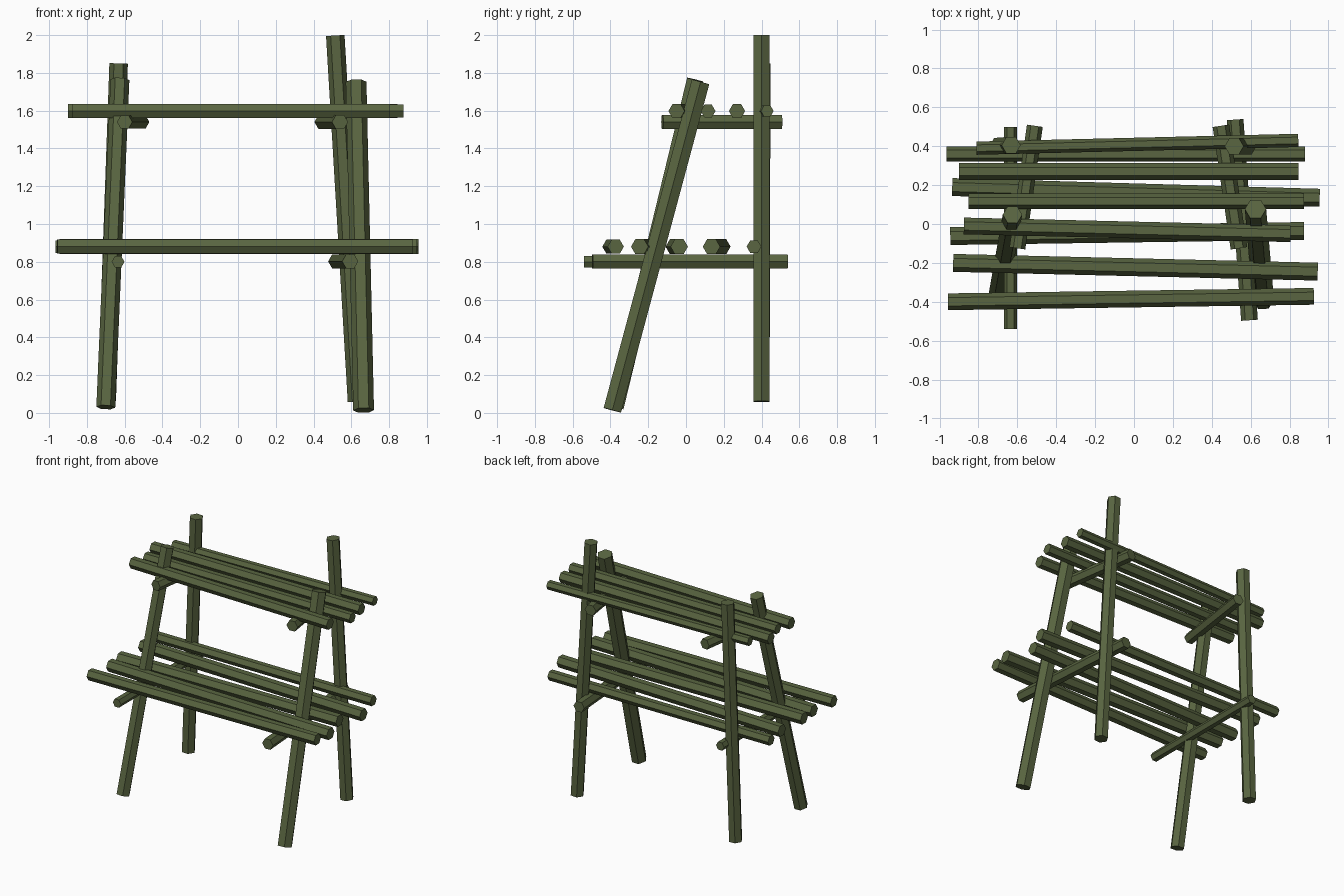
import bpy
from mathutils import Vector

if "Cube" in bpy.data.objects:
    bpy.data.objects.remove(bpy.data.objects["Cube"])

wood = bpy.data.materials.new("olive green wood")
wood.diffuse_color = (0.10, 0.13, 0.052, 1)
wood.use_nodes = True
wood.node_tree.nodes["Principled BSDF"].inputs["Base Color"].default_value = wood.diffuse_color


def pole(name, start, end, radius, corner_dir):
    """Six-sided pole between two points, with corners pointing along corner_dir."""
    start, end = Vector(start), Vector(end)
    axis = end - start
    bpy.ops.mesh.primitive_cylinder_add(vertices=6, radius=radius, depth=axis.length)
    ob = bpy.context.object
    ob.name = name
    # a cylinder has its first corner on local Y
    z = axis.normalized()
    y = Vector(corner_dir)
    y = (y - z * y.dot(z)).normalized()
    x = y.cross(z)
    m = ob.matrix_world.copy()
    for i in range(3):
        m[i][0], m[i][1], m[i][2] = x[i], y[i], z[i]
        m[i][3] = (start[i] + end[i]) / 2
    ob.matrix_world = m
    ob.data.materials.append(wood)


X, Y = (1, 0, 0), (0, 1, 0)

# Legs: upright at the back, leaning at the front
pole("back_leg_right", (0.63, 0.40, 0.06), (0.515, 0.40, 1.998), 0.049, X)
pole("back_leg_left", (-0.695, 0.40, 0.065), (-0.632, 0.405, 1.85), 0.049, X)
pole("front_leg_right", (0.665, -0.39, 0.014), (0.625, 0.077, 1.752), 0.055, X)
pole("front_leg_left", (-0.70, -0.373, 0.03), (-0.625, 0.048, 1.764), 0.05, X)

# Cross bars carrying the slats: front (x, y), back (x, y), height, radius
bars = {
    "upper_bar_left": (-0.60, -0.125, -0.51, 0.505, 1.54, 0.041),
    "upper_bar_right": (0.54, -0.125, 0.447, 0.505, 1.54, 0.043),
    "lower_bar_left": (-0.635, -0.54, -0.635, 0.50, 0.80, 0.034),
    "lower_bar_right": (0.594, -0.495, 0.52, 0.537, 0.802, 0.043),
}
for name, (x0, y0, x1, y1, z, r) in bars.items():
    pole(name, (x0, y0, z), (x1, y1, z), r, X)

# Slats: left (x, y), right (x, y), radius
upper = [(-0.81, 0.39, 0.845, 0.43, 0.034),
         (-0.90, 0.27, 0.845, 0.27, 0.043),
         (-0.85, 0.117, 0.875, 0.117, 0.039),
         (-0.875, -0.01, 0.805, -0.05, 0.043)]
lower = [(-0.965, 0.36, 0.88, 0.36, 0.039),
         (-0.935, 0.19, 0.955, 0.135, 0.046),
         (-0.945, -0.062, 0.875, -0.036, 0.046),
         (-0.93, -0.20, 0.945, -0.245, 0.046),
         (-0.957, -0.40, 0.925, -0.372, 0.043)]
for label, height, slats in (("upper", 1.598, upper), ("lower", 0.88, lower)):
    for i, (x0, y0, x1, y1, r) in enumerate(slats):
        pole(f"{label}_slat_{i + 1}", (x0, y0, height), (x1, y1, height), r, Y)
